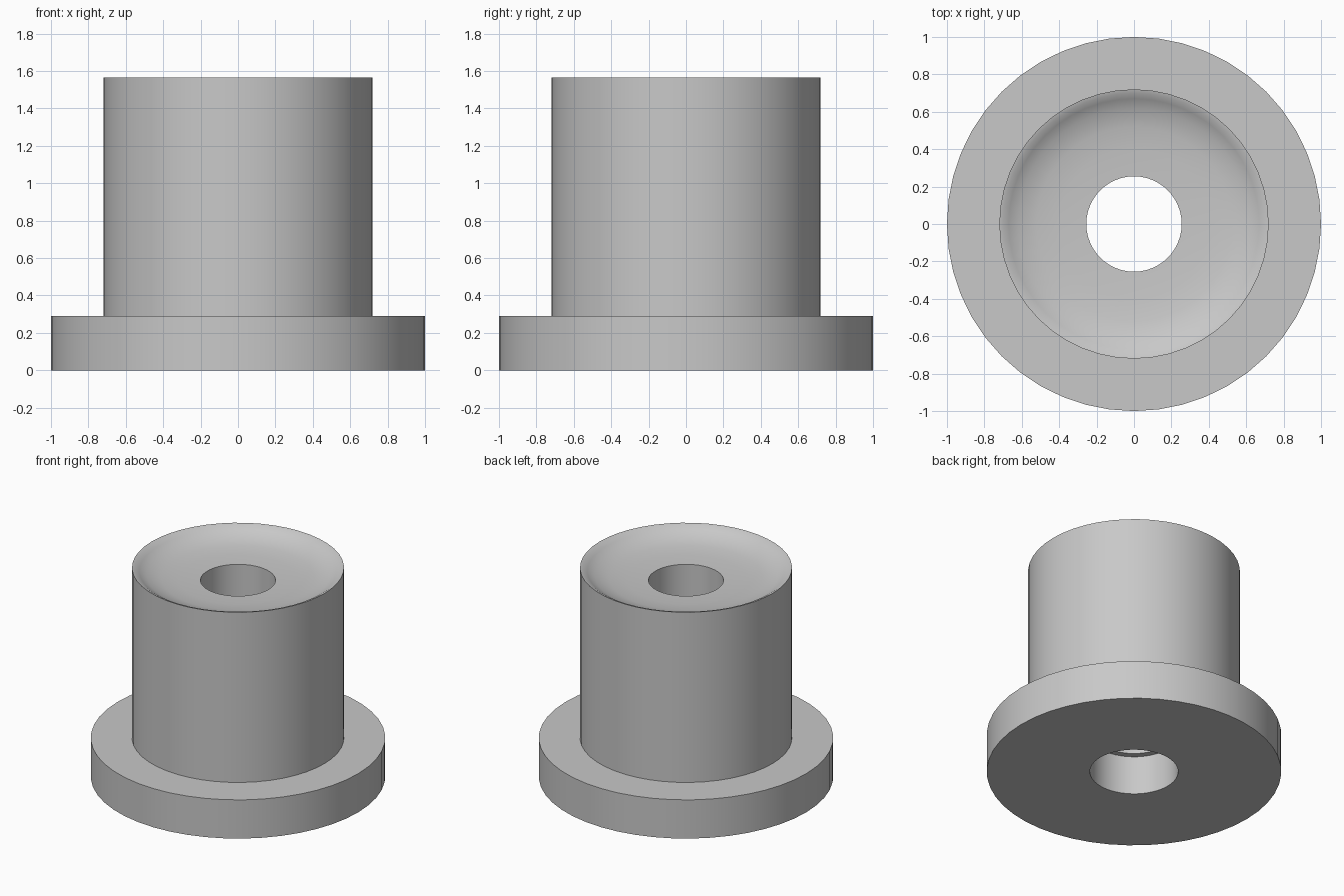
import bpy, bmesh, math
from mathutils import Matrix

cube = bpy.data.objects.get("Cube")
if cube:
    bpy.data.objects.remove(cube, do_unlink=True)

# Single grey finish
grey = bpy.data.materials.new("Plain grey")
grey.use_nodes = True
colour = (0.58, 0.58, 0.58, 1)
grey.diffuse_color = colour
grey.node_tree.nodes["Principled BSDF"].inputs["Base Color"].default_value = colour

SEGMENTS = 48


def lathe(name, profile):
    """Turn a closed (radius, height) profile around the z axis."""
    bm = bmesh.new()
    rings = []
    for i in range(SEGMENTS):
        turn = Matrix.Rotation(math.tau * i / SEGMENTS, 3, "Z")
        rings.append([bm.verts.new((r * turn[0][0], r * turn[1][0], z)) for r, z in profile])
    n = len(profile)
    for i in range(SEGMENTS):
        a, b = rings[i], rings[(i + 1) % SEGMENTS]
        for j in range(n):
            k = (j + 1) % n
            bm.faces.new((a[j], b[j], b[k], a[k]))
    bmesh.ops.recalc_face_normals(bm, faces=bm.faces[:])
    mesh = bpy.data.meshes.new(name)
    bm.to_mesh(mesh)
    bm.free()
    mesh.materials.append(grey)
    obj = bpy.data.objects.new(name, mesh)
    bpy.context.collection.objects.link(obj)
    bpy.ops.object.select_all(action="DESELECT")
    obj.select_set(True)
    bpy.context.view_layer.objects.active = obj
    bpy.ops.object.shade_smooth_by_angle(angle=math.radians(30))
    return obj


# Flange and barrel outside, dished top, stepped bore inside
flange_height, top = 0.29, 1.565
outside = [(0.30, 0), (1.0, 0), (1.0, flange_height), (0.72, flange_height), (0.72, top)]
dish = [(0.70, 1.56), (0.67, 1.54), (0.62, 1.51), (0.52, 1.487), (0.40, 1.475), (0.255, 1.47)]
bore = [(0.255, flange_height), (0.30, flange_height)]
lathe("flanged_bushing", outside + dish + bore)
